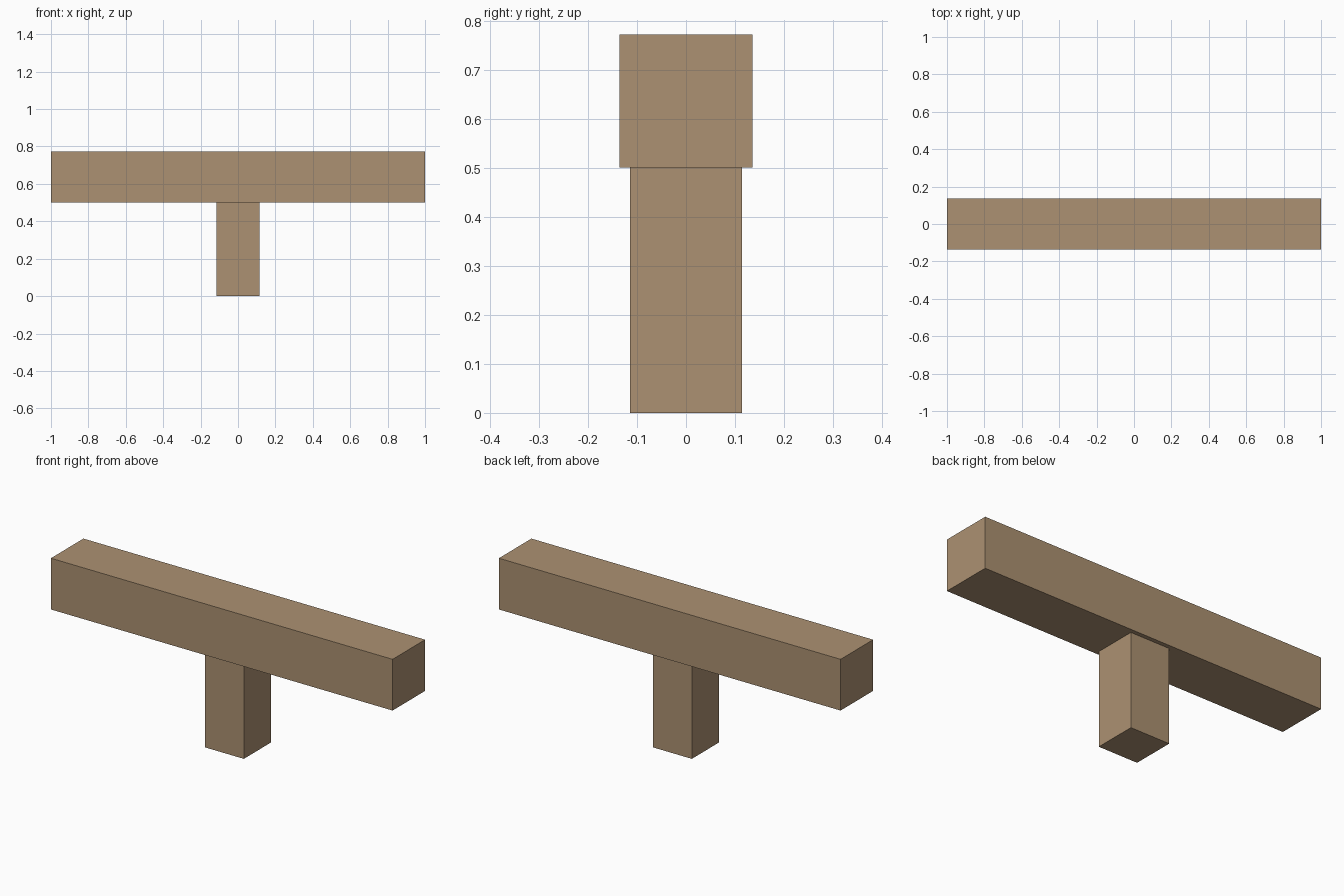
import bpy

# Remove the default cube
default = bpy.data.objects.get("Cube")
if default:
    bpy.data.objects.remove(default, do_unlink=True)

# Plain timber colour
wood = bpy.data.materials.new("light_brown_wood")
wood.use_nodes = True
colour = (0.413, 0.283, 0.168, 1)
wood.diffuse_color = colour
wood.node_tree.nodes["Principled BSDF"].inputs["Base Color"].default_value = colour


def timber(name, width, depth, bottom, top):
    """A squared, centred timber between two heights."""
    bpy.ops.mesh.primitive_cube_add(size=1, location=(0, 0, (bottom + top) / 2))
    block = bpy.context.object
    block.name = name
    block.scale = (width, depth, top - bottom)
    bpy.ops.object.transform_apply(location=False, rotation=False, scale=True)
    block.data.materials.append(wood)
    return block


BEAM_BOTTOM = 0.501

# Upright post carrying the horizontal beam
timber("post", 0.228, 0.228, 0, BEAM_BOTTOM)
timber("beam", 2, 0.272, BEAM_BOTTOM, 0.772)
